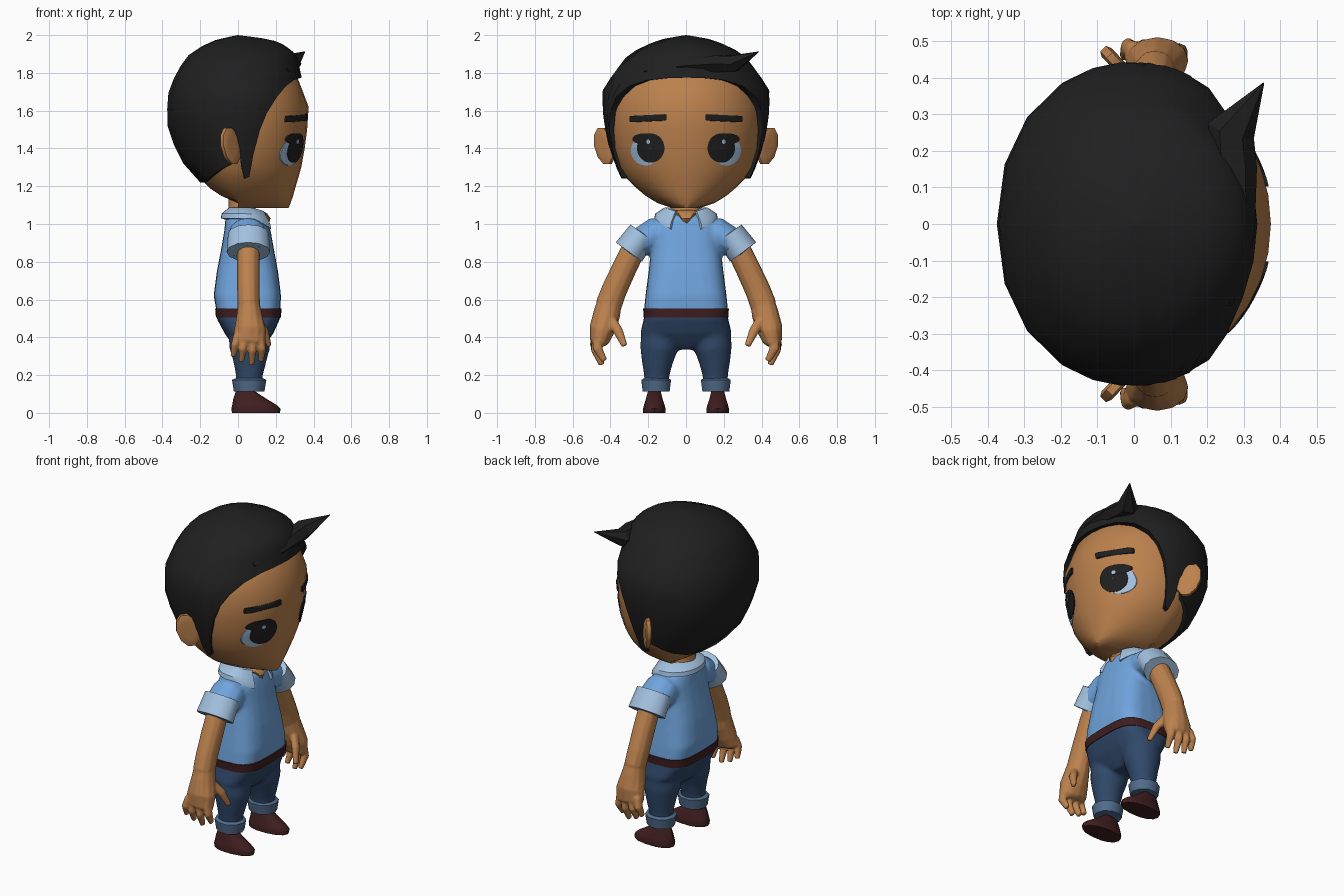
import bpy, bmesh, math
from mathutils import Vector


def material(name, r, g, b):
    m = bpy.data.materials.new(name)
    m.diffuse_color = (r, g, b, 1)
    return m


SKIN = material("skin", 0.50, 0.22, 0.075)
HAIR = material("black hair", 0.014, 0.014, 0.014)
SHIRT = material("blue shirt", 0.16, 0.37, 0.72)
TRIM = material("pale blue trim", 0.37, 0.54, 0.75)
BELT = material("dark maroon", 0.05, 0.013, 0.014)
PANTS = material("navy trousers", 0.030, 0.066, 0.145)
HEM = material("steel blue hem", 0.082, 0.15, 0.26)


def build(name, verts, faces, mat, angle=40):
    me = bpy.data.meshes.new(name)
    me.from_pydata([tuple(v) for v in verts], [], faces)
    bm = bmesh.new()
    bm.from_mesh(me)
    bmesh.ops.recalc_face_normals(bm, faces=bm.faces)
    bm.to_mesh(me)
    bm.free()
    for p in me.polygons:
        p.use_smooth = True
    me.set_sharp_from_angle(angle=math.radians(angle))
    me.materials.append(mat)
    ob = bpy.data.objects.new(name, me)
    bpy.context.collection.objects.link(ob)
    return ob


def skin_rings(name, rings, mat, closed=True, caps=True, angle=40):
    n = len(rings[0])
    verts = [v for r in rings for v in r]
    faces = [(i * n + j, i * n + (j + 1) % n, (i + 1) * n + (j + 1) % n, (i + 1) * n + j)
             for i in range(len(rings) - 1) for j in range(n if closed else n - 1)]
    if caps:
        faces += [tuple(range(n)), tuple(range(len(verts) - n, len(verts)))]
    return build(name, verts, faces, mat, angle)


def merge(name, parts, voxel, smooth):
    """melt overlapping parts into one smooth skin"""
    bm = bmesh.new()
    for ob in parts:
        bm.from_mesh(ob.data)
    base = parts[0]
    bm.to_mesh(base.data)
    bm.free()
    for ob in parts[1:]:
        bpy.data.objects.remove(ob)
    base.name = name
    r = base.modifiers.new("melt", 'REMESH')
    r.mode, r.voxel_size, r.use_smooth_shade = 'VOXEL', voxel, True
    s = base.modifiers.new("soften", 'SMOOTH')
    s.factor, s.iterations = 0.5, smooth


def spow(v, p):
    return math.copysign(abs(v) ** p, v)


def loft(name, rows, mat, n=16, xc=0.05, yc=0, p=1.0, angle=40):
    """rows of (z, x back, x front, half width[, roundness power])"""
    rings = []
    for row in rows:
        z, b, f, w = row[:4]
        q = row[4] if len(row) > 4 else p
        ring = []
        for j in range(n):
            c, s = math.cos(math.tau * j / n), math.sin(math.tau * j / n)
            ring.append((xc + (f - xc if c > 0 else xc - b) * spow(c, q), yc + w * spow(s, q), z))
        rings.append(ring)
    return skin_rings(name, rings, mat, angle=angle)


def tube(name, path, mat, side=1, n=12, angle=45):
    """path of (x, y, z, radius along x, radius across)"""
    pts = [Vector((q[0], q[1] * side, q[2])) for q in path]
    rings = []
    for i, q in enumerate(path):
        d = pts[min(i + 1, len(pts) - 1)] - pts[max(i - 1, 0)]
        v = d.cross(Vector((1, 0, 0))).normalized()
        u = v.cross(d).normalized()
        rings.append([pts[i] + u * q[3] * math.cos(math.tau * j / n) + v * q[4] * math.sin(math.tau * j / n)
                      for j in range(n)])
    return skin_rings(name, rings, mat, angle=angle)


def lerp_rows(rows, z):
    if z <= rows[0][0]:
        return rows[0][1:]
    for a, b in zip(rows, rows[1:]):
        if z <= b[0]:
            t = (z - a[0]) / (b[0] - a[0])
            return [p + (q - p) * t for p, q in zip(a[1:], b[1:])]
    return rows[-1][1:]


# Head
head = [(1.085, 0.06, 0.268, 0.075), (1.11, 0.0, 0.278, 0.15), (1.15, -0.09, 0.292, 0.215), (1.19, -0.15, 0.303, 0.262),
        (1.24, -0.2, 0.318, 0.312), (1.3, -0.25, 0.335, 0.352), (1.4, -0.3, 0.353, 0.388), (1.5, -0.33, 0.366, 0.402),
        (1.62, -0.33, 0.374, 0.405), (1.77, -0.29, 0.317, 0.36), (1.87, -0.2, 0.22, 0.24), (1.93, -0.1, 0.1, 0.1)]
loft("head", head, SKIN, n=32, xc=0, angle=60)


def face_x(y, z):
    b, f, w = lerp_rows(head, z)
    return f * math.sqrt(max(0.0, 1 - (y / w) ** 2))


def face_plate(name, cy, cz, ry, rz, off, mat, side, p=1.0, n=24, slope=0):
    """thin patch lying on the face"""
    rings = []
    for k in (0.02, 0.35, 0.7, 1.0):
        ring = []
        for j in range(n):
            a = math.tau * (j + 0.5) / n
            y = cy + k * ry * spow(math.cos(a), p)
            z = cz + k * rz * spow(math.sin(a), p) - slope * (y - cy)
            ring.append((face_x(y, z) + off, side * y, z))
        rings.append(ring)
    rings.append([(x - off - 0.003, y, z) for x, y, z in rings[-1]])
    skin_rings(name, rings, mat, caps=False)


# Hair cap: columns from the hairline up to the crown
hair = [(1.22, 0.20, 0.34, 0.335), (1.32, 0.29, 0.36, 0.378), (1.42, 0.34, 0.37, 0.41), (1.54, 0.38, 0.382, 0.436),
        (1.7, 0.368, 0.374, 0.445), (1.77, 0.34, 0.338, 0.402), (1.88, 0.28, 0.315, 0.32),
        (1.92, 0.228, 0.285, 0.265), (1.965, 0.15, 0.215, 0.17), (1.985, 0.08, 0.12, 0.1), (2.0, 0.0005, 0.0005, 0.0005)]
line = [(0, 1.775), (15, 1.772), (30, 1.762), (45, 1.73), (57, 1.67), (66, 1.59), (72, 1.5), (77, 1.37), (80, 1.25),
        (84, 1.24), (87, 1.3), (90, 1.42), (95, 1.32), (106, 1.295), (120, 1.265), (140, 1.235), (160, 1.22), (180, 1.22)]
cols = line + [(360 - a, z) for a, z in line[-2:0:-1]]
rings = []
for k in range(-1, 13):
    ring = []
    for a, zb in cols:
        z = zb + (2.0 - zb) * math.sin(max(k, 0) / 12 * math.pi / 2)
        b, f, w = lerp_rows(hair, z)
        c, s = math.cos(math.radians(a)), math.sin(math.radians(a))
        q = 0.93 if c < 0 else 1
        m = 0.88 if k < 0 else 1
        ring.append((m * (f if c > 0 else b) * spow(c, q), m * w * spow(s, q), z))
    rings.append(ring)
skin_rings("hair_cap", rings, HAIR, caps=False, angle=50)

# Swept fringe ending in a spike
tube("hair_fringe", [(0.25, -0.22, 1.81, 0.02, 0.015), (0.285, -0.02, 1.837, 0.045, 0.035),
                     (0.272, 0.15, 1.848, 0.064, 0.05), (0.265, 0.255, 1.85, 0.066, 0.05),
                     (0.354, 0.385, 1.912, 0.002, 0.002)], HAIR, n=6, angle=25)

# Neck and open throat
loft("neck", [(0.98, -0.05, 0.12, 0.09), (1.05, -0.05, 0.1, 0.08), (1.15, -0.05, 0.08, 0.07)], SKIN, xc=0.02)
loft("throat", [(0.99, 0, 0.16, 0.008), (1.03, 0, 0.172, 0.045), (1.055, 0, 0.155, 0.075), (1.075, 0, 0.12, 0.075)],
     SKIN, xc=0.02, p=0.7)

# Torso, belt and hips: boxy below, rounder at the shoulders
torso = loft("torso", [(0.515, -0.11, 0.218, 0.217, 0.55), (0.545, -0.115, 0.224, 0.222, 0.55),
                       (0.62, -0.129, 0.228, 0.215, 0.58), (0.75, -0.112, 0.212, 0.198, 0.65),
                       (0.88, -0.087, 0.188, 0.184, 0.75), (0.97, -0.072, 0.172, 0.187, 0.8),
                       (1.03, -0.067, 0.157, 0.155, 0.9), (1.06, -0.06, 0.13, 0.1, 1)], SHIRT, n=24)
loft("belt", [(0.505, -0.117, 0.227, 0.224), (0.553, -0.121, 0.231, 0.227)], BELT, n=24, p=0.55)
shirt = [torso]
trousers = [loft("hips", [(0.335, -0.01, 0.12, 0.05, 0.8), (0.37, -0.035, 0.15, 0.17, 0.75),
                          (0.42, -0.07, 0.187, 0.243, 0.7), (0.5, -0.113, 0.223, 0.223, 0.55),
                          (0.53, -0.113, 0.223, 0.22, 0.55)], PANTS, n=24)]

# Collar, split at the front and drooping there
sections = []
for j in range(25):
    a = math.radians(30 + j * (300 / 24))
    c, s = math.cos(a), math.sin(a)
    drop = max(0.0, c) ** 2 * 0.075
    prof = [(0.075, 1.05), (0.082, 1.088), (0.11, 1.088), (0.16, 1.055), (0.165, 1.03), (0.12, 1.02)]
    sections.append([(0.044 + r * 0.82 * c + drop * 0.25, r * s * 1.02, z - drop * (1 if r > 0.11 else 0.35))
                     for r, z in prof])
skin_rings("collar", sections, TRIM)

for side, tag in ((1, "left"), (-1, "right")):
    # Face details
    face_plate("eye_white_" + tag, 0.214, 1.388, 0.078, 0.078, 0.003, TRIM, side)
    face_plate("iris_" + tag, 0.187, 1.402, 0.073, 0.078, 0.006, HAIR, side)
    face_plate("upper_lash_" + tag, 0.215, 1.45, 0.07, 0.03, 0.007, HAIR, side)
    face_plate("eye_glint_" + tag, 0.2, 1.435, 0.011, 0.012, 0.009, TRIM, side, n=8)
    face_plate("brow_" + tag, 0.2, 1.56, 0.098, 0.017, 0.009, HAIR, side, p=0.15, slope=0.05)
    # Ear: thin plate swept backwards
    rings = []
    for t, k in ((-0.017, 0.8), (-0.010, 1.0), (0.012, 1.0), (0.018, 0.8), (0.019, 0.5)):
        ring = []
        for j in range(10):
            a = math.tau * j / 10
            u, v = 0.066 * k * math.cos(a), 0.1 * k * math.sin(a)
            u += 0.22 * v
            ring.append((-0.04 - 0.68 * u + 0.73 * t, side * (0.43 + 0.73 * u + 0.68 * t), 1.413 + v))
        rings.append(ring)
    skin_rings("ear_" + tag, rings, SKIN, angle=50)
    # Sleeve and turned-up cuff
    shirt.append(tube("sleeve", [(0.05, 0.07, 0.955, 0.085, 0.07), (0.05, 0.16, 0.948, 0.102, 0.09),
                                 (0.055, 0.28, 0.885, 0.104, 0.072)], SHIRT, side))
    tube("sleeve_cuff_" + tag, [(0.055, 0.228, 0.953, 0.085, 0.06), (0.055, 0.23, 0.95, 0.108, 0.08),
                                (0.055, 0.302, 0.852, 0.115, 0.086), (0.055, 0.304, 0.85, 0.085, 0.066),
                                (0.055, 0.28, 0.88, 0.07, 0.055)], TRIM, side)
    # Arm, palm and fingers
    limb = [tube("arm", [(0.055, 0.255, 0.91, 0.06, 0.064), (0.055, 0.325, 0.77, 0.061, 0.066),
                         (0.055, 0.38, 0.65, 0.06, 0.068), (0.057, 0.41, 0.57, 0.06, 0.07)], SKIN, side),
            tube("palm", [(0.057, 0.405, 0.585, 0.057, 0.066), (0.06, 0.42, 0.52, 0.068, 0.072),
                          (0.064, 0.445, 0.44, 0.085, 0.068), (0.06, 0.458, 0.375, 0.088, 0.05),
                          (0.058, 0.458, 0.355, 0.07, 0.03)], SKIN, side)]
    for a, b, c in (((0.09, 0.41, 0.51), (0.14, 0.36, 0.435), (0.165, 0.325, 0.355)),
                    ((0.112, 0.465, 0.41), (0.127, 0.468, 0.34), (0.122, 0.432, 0.275)),
                    ((0.073, 0.47, 0.4), (0.076, 0.477, 0.33), (0.072, 0.445, 0.255)),
                    ((0.035, 0.47, 0.4), (0.026, 0.48, 0.34), (0.018, 0.45, 0.272)),
                    ((0.0, 0.47, 0.41), (-0.016, 0.483, 0.36), (-0.026, 0.46, 0.3))):
        limb.append(tube("finger", [a + (0.025, 0.03), b + (0.022, 0.027), c + (0.014, 0.017)], SKIN, side, n=8))
    merge("arm_and_hand_" + tag, limb, 0.0065, 3)
    # Trouser leg and rolled hem
    legs = [(0.15, -0.01, 0.13, 0.064, 0.155), (0.2, -0.012, 0.132, 0.068, 0.155), (0.27, -0.025, 0.15, 0.083, 0.152),
            (0.34, -0.045, 0.17, 0.1, 0.143), (0.4, -0.05, 0.17, 0.1, 0.14), (0.45, -0.04, 0.15, 0.085, 0.13)]
    trousers.append(tube("leg", [((b + f) / 2, y, z, (f - b) / 2, w) for z, b, f, w, y in legs], PANTS, side, n=16))
    loft("trouser_hem_" + tag, [(0.112, -0.01, 0.125, 0.06), (0.114, -0.022, 0.14, 0.075), (0.175, -0.032, 0.15, 0.083),
                                (0.184, -0.01, 0.13, 0.066)], HEM, n=10, xc=0.06, yc=0.158 * side)
    # Shoe
    loft("shoe_" + tag, [(0.0, -0.032, 0.222, 0.06), (0.022, -0.035, 0.226, 0.061), (0.045, -0.03, 0.2, 0.055),
                         (0.075, -0.025, 0.15, 0.045), (0.12, -0.01, 0.08, 0.033)], BELT, n=14, xc=0.08,
         yc=0.168 * side, p=0.9)

merge("shirt", shirt, 0.011, 6)
merge("trousers", trousers, 0.011, 6)
